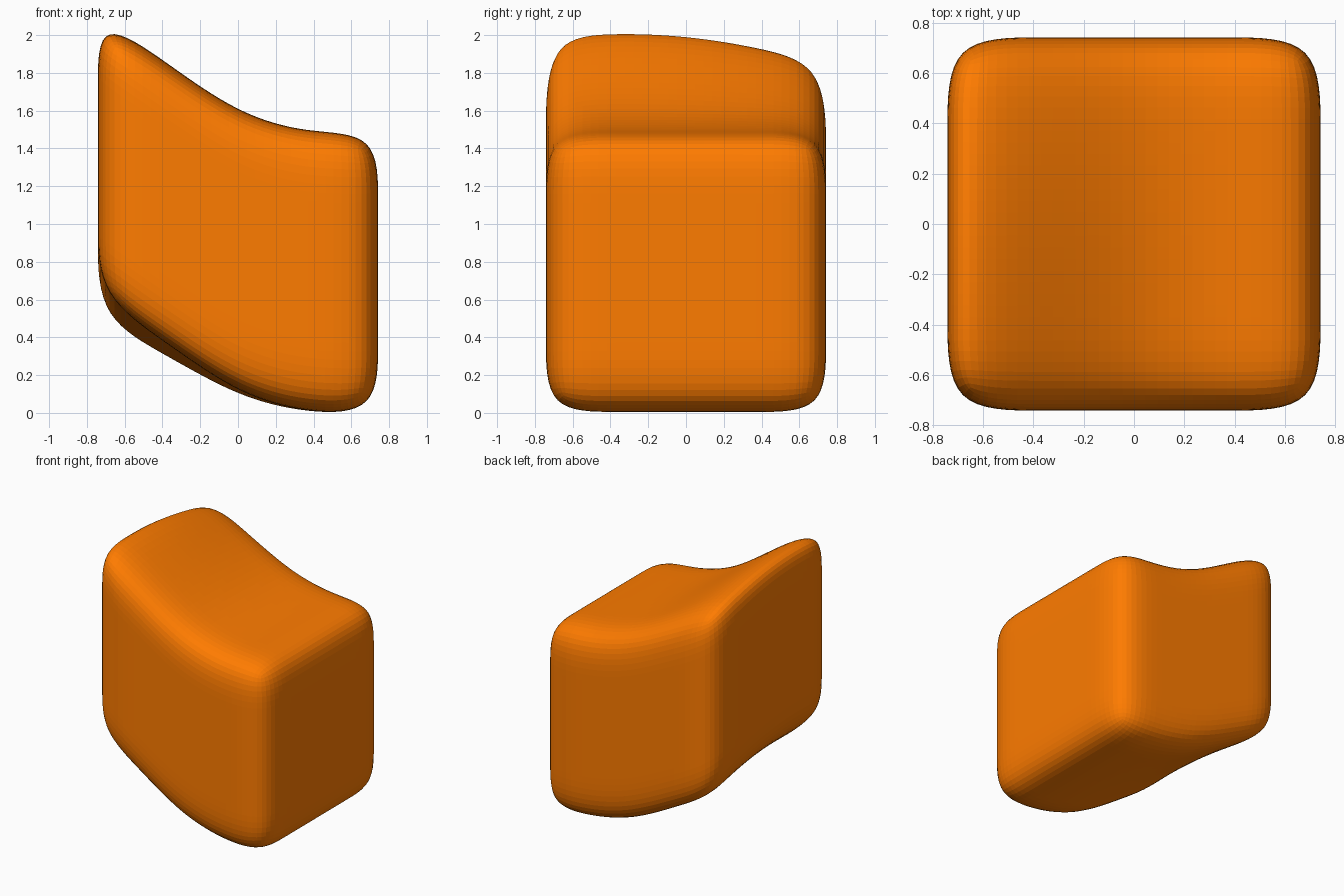
import bpy, bmesh

if "Cube" in bpy.data.objects:
    bpy.data.objects.remove(bpy.data.objects["Cube"])

HALF = 0.742
CELLS = 4
# lift of the cage rows along x (left to right) and its strength along y (front to back)
LIFT_X = [0.622, 0.364, 0.098, -0.006, 0.001]
GAIN_Y = [0.963, 1.013, 0.985, 0.88, 0.712]


def row(v):
    return round((v + HALF) / (2 * HALF) * CELLS)


# Cube cage, four cells per side
bm = bmesh.new()
bmesh.ops.create_cube(bm, size=2 * HALF)
bmesh.ops.subdivide_edges(bm, edges=bm.edges[:], cuts=CELLS - 1, use_grid_fill=True)

# Raise the left side, strongest towards the front, and stand it on the ground
for v in bm.verts:
    v.co.z += HALF + 0.001 + LIFT_X[row(v.co.x)] * GAIN_Y[row(v.co.y)]

mesh = bpy.data.meshes.new("warped_block")
bm.to_mesh(mesh)
bm.free()
block = bpy.data.objects.new("warped_block", mesh)
bpy.context.collection.objects.link(block)

# Rounded edges from subdivision, left with fine flat facets
mod = block.modifiers.new("rounding", 'SUBSURF')
mod.levels = mod.render_levels = 3

# Orange material
mat = bpy.data.materials.new("orange")
mat.diffuse_color = (1.0, 0.2, 0.0, 1)
mat.use_nodes = True
mat.node_tree.nodes["Principled BSDF"].inputs["Base Color"].default_value = mat.diffuse_color
mesh.materials.append(mat)
